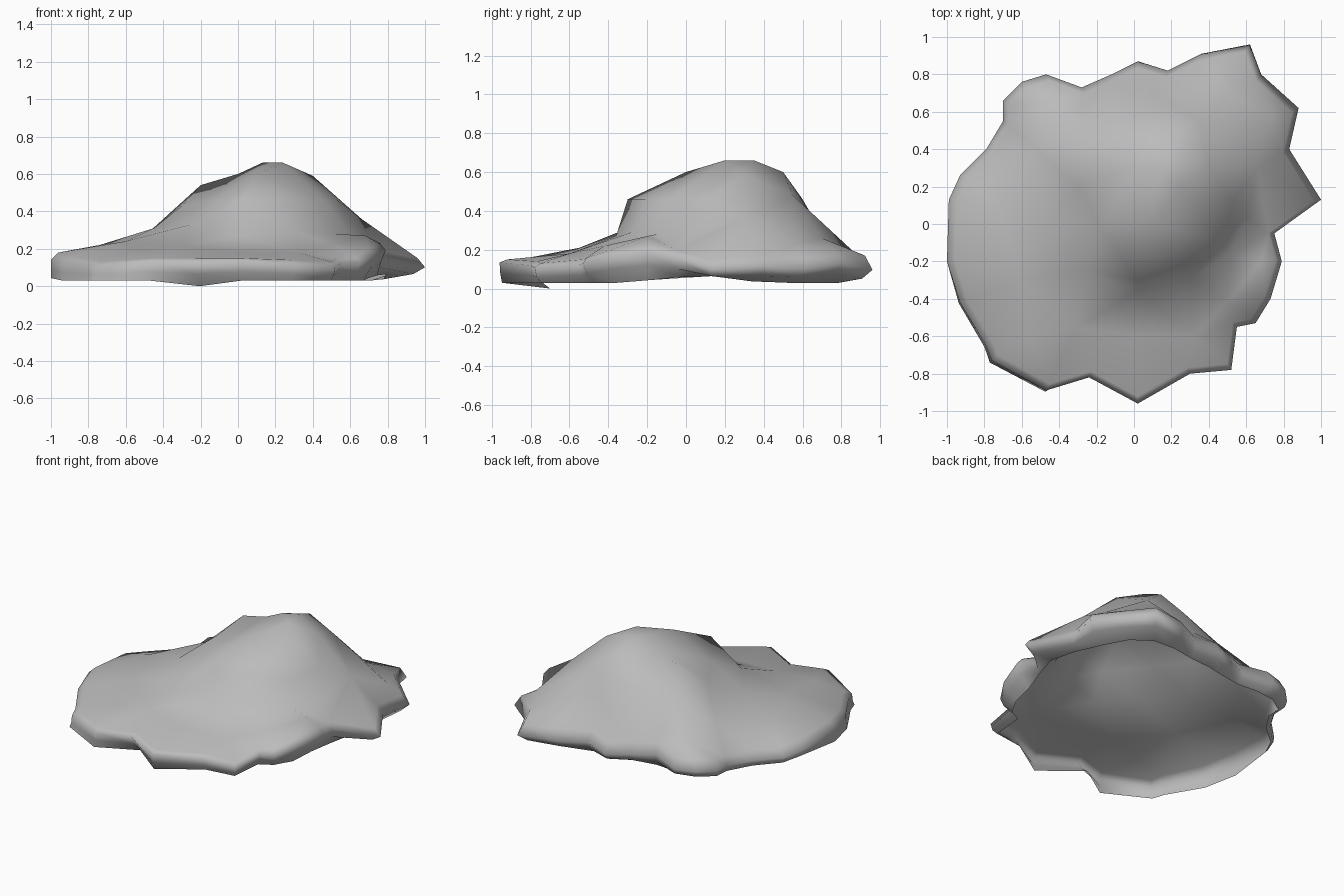
import bpy, bmesh, math
from mathutils import Vector
from mathutils.geometry import delaunay_2d_cdt

cube = bpy.data.objects.get("Cube")
if cube:
    bpy.data.objects.remove(cube, do_unlink=True)

# Ragged rim, counter-clockwise: plan position and height of its shoulder
RIM = [(1, .13, .15), (.83, .4, .17), (.88, .62, .17), (.68, .8, .2), (.62, .96, .17),
       (.36, .91, .18), (.18, .82, .18), (.02, .87, .16), (-.12, .8, .17),
       (-.28, .73, .18), (-.47, .8, .16), (-.6, .76, .16), (-.7, .66, .15),
       (-.7, .55, .14), (-.79, .4, .14), (-.93, .26, .14), (-.99, .13, .16),
       (-1, -.2, .18), (-.93, -.42, .16), (-.79, -.65, .14), (-.76, -.73, .13),
       (-.47, -.89, .15), (-.24, -.82, .15), (.02, -.96, .15), (.3, -.8, .14),
       (.52, -.78, .13), (.55, -.55, .15), (.65, -.53, .16), (.73, -.4, .2),
       (.79, -.2, .23), (.75, -.05, .2)]

# Summit and shoulders of the mound
MOUND = [(.13, .3, .66), (.24, .2, .66), (.22, .35, .66), (.1, 0, .6), (0, .3, .6),
         (.4, .3, .59), (.2, .5, .6), (-.2, .34, .54), (-.3, .2, .43), (-.26, .5, .42),
         (.1, .6, .46), (.35, .55, .48), (-.18, -.02, .45), (.02, -.3, .46),
         (.28, -.21, .46), (.47, -.1, .45), (.53, .12, .46)]

# Foot of the steep faces, ledges and the low apron
APRON = [(.1, .69, .28), (-.28, .6, .29), (.02, -.36, .27), (.32, -.28, .29),
         (.52, -.15, .28), (.6, .04, .28), (.66, .3, .36), (.68, -.2, .27),
         (0, -.6, .18), (-.3, -.55, .21), (.32, -.6, .18), (-.25, -.25, .33),
         (-.45, 0, .31), (-.6, -.3, .24), (-.74, .1, .22), (-.52, .4, .25),
         (-.48, .64, .22), (.5, .7, .26), (.5, -.42, .22), (-.55, -.62, .19),
         (.74, .58, .23)]


# Upper skin: triangulate the rim shoulder with the height points
n = len(RIM)
points = [(x * .96, y * .96, z) for x, y, z in RIM] + MOUND + APRON
loop = [(i, (i + 1) % n) for i in range(n)]
flat, _, faces, origin, _, _ = delaunay_2d_cdt(
    [Vector(p[:2]) for p in points], loop, [], 1, 1e-5)

bm = bmesh.new()
verts = [bm.verts.new((p.x, p.y, points[o[0]][2])) for p, o in zip(flat, origin)]
for f in faces:
    bm.faces.new([verts[i] for i in f])
shoulder = {o[0]: v for v, o in zip(verts, origin)}

# Rounded rim: widest line, then a lower lip that tucks in and smooths out
# at the back left; it lifts at mid depth and dips at one place in front
widest = [(x, y, z - .045 - .03 * y) for x, y, z in RIM]
lip = []
for i, (x, y, z) in enumerate(RIM):
    here = Vector((x, y))
    chord = (Vector(RIM[i - 1][:2]) + Vector(RIM[(i + 1) % n][:2])) / 2
    dip = max(0, 1 - math.hypot(x + .24, y + .82) / .2)
    lift = .04 * max(0, 1 - abs(y - .07) / .4)
    tuck = .94 - .05 * (x + y) - .14 * dip
    spot = here.lerp(chord, .5 if x + y > 0 else 0) * tuck
    lip.append((spot.x, spot.y, .03 + lift - .03 * dip))
middle = [Vector(a).lerp(Vector(b), .3) - Vector((0, 0, .025))
          for a, b in zip(widest, lip)]

upper = [shoulder[i] for i in range(n)]
for ring in (widest, middle, lip):
    lower = [bm.verts.new(p) for p in ring]
    for a, b in loop:
        bm.faces.new((upper[a], lower[a], lower[b], upper[b]))
    upper = lower
bmesh.ops.recalc_face_normals(bm, faces=bm.faces)
mesh = bpy.data.meshes.new("rock_mound")
bm.to_mesh(mesh)
bm.free()

# Stone colour
stone = bpy.data.materials.new("stone_grey")
stone.use_nodes = True
colour = (.5, .5, .5, 1)
stone.diffuse_color = colour
stone.node_tree.nodes["Principled BSDF"].inputs["Base Color"].default_value = colour
mesh.materials.append(stone)

rock = bpy.data.objects.new("rock_mound", mesh)
bpy.context.collection.objects.link(rock)
bpy.context.view_layer.objects.active = rock
rock.select_set(True)
bpy.ops.object.shade_smooth_by_angle(angle=math.radians(75))
